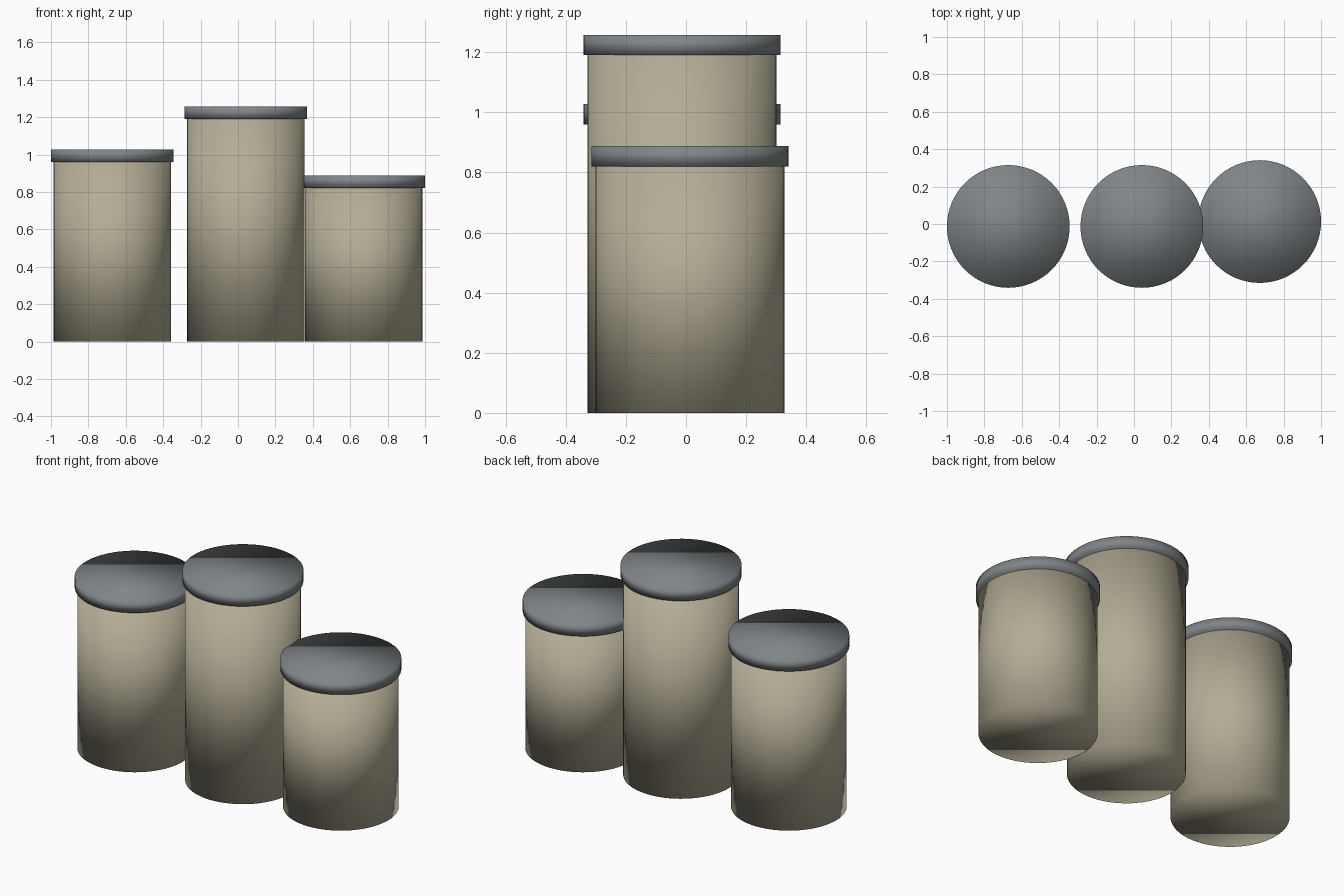
import bpy

if "Cube" in bpy.data.objects:
    bpy.data.objects.remove(bpy.data.objects["Cube"])


def make_material(name, rgb):
    mat = bpy.data.materials.new(name)
    mat.diffuse_color = (*rgb, 1.0)
    mat.use_nodes = True
    mat.node_tree.nodes["Principled BSDF"].inputs["Base Color"].default_value = mat.diffuse_color
    return mat


cream = make_material("warm_beige", (0.456, 0.418, 0.305))
grey = make_material("slate_grey", (0.215, 0.235, 0.245))

BODY_RADIUS, LID_RADIUS = 0.314, 0.328


def cylinder(name, x, y, radius, z0, z1, mat):
    bpy.ops.mesh.primitive_cylinder_add(
        vertices=64, radius=radius, depth=z1 - z0, location=(x, y, (z0 + z1) / 2))
    obj = bpy.context.object
    obj.name = name
    obj.data.materials.append(mat)
    # Soft shading runs over the rims
    bpy.ops.object.shade_smooth()
    return obj


# Three lidded canisters: name, x, y, body height, lid top
canisters = [
    ("medium", -0.672, -0.013, 0.96, 1.027),
    ("tall", 0.042, -0.013, 1.19, 1.257),
    ("short", 0.672, 0.013, 0.82, 0.888),
]
for size, x, y, body_top, lid_top in canisters:
    cylinder(size + "_canister_body", x, y, BODY_RADIUS, 0.0, body_top, cream)
    cylinder(size + "_canister_lid", x, y, LID_RADIUS, body_top, lid_top, grey)
